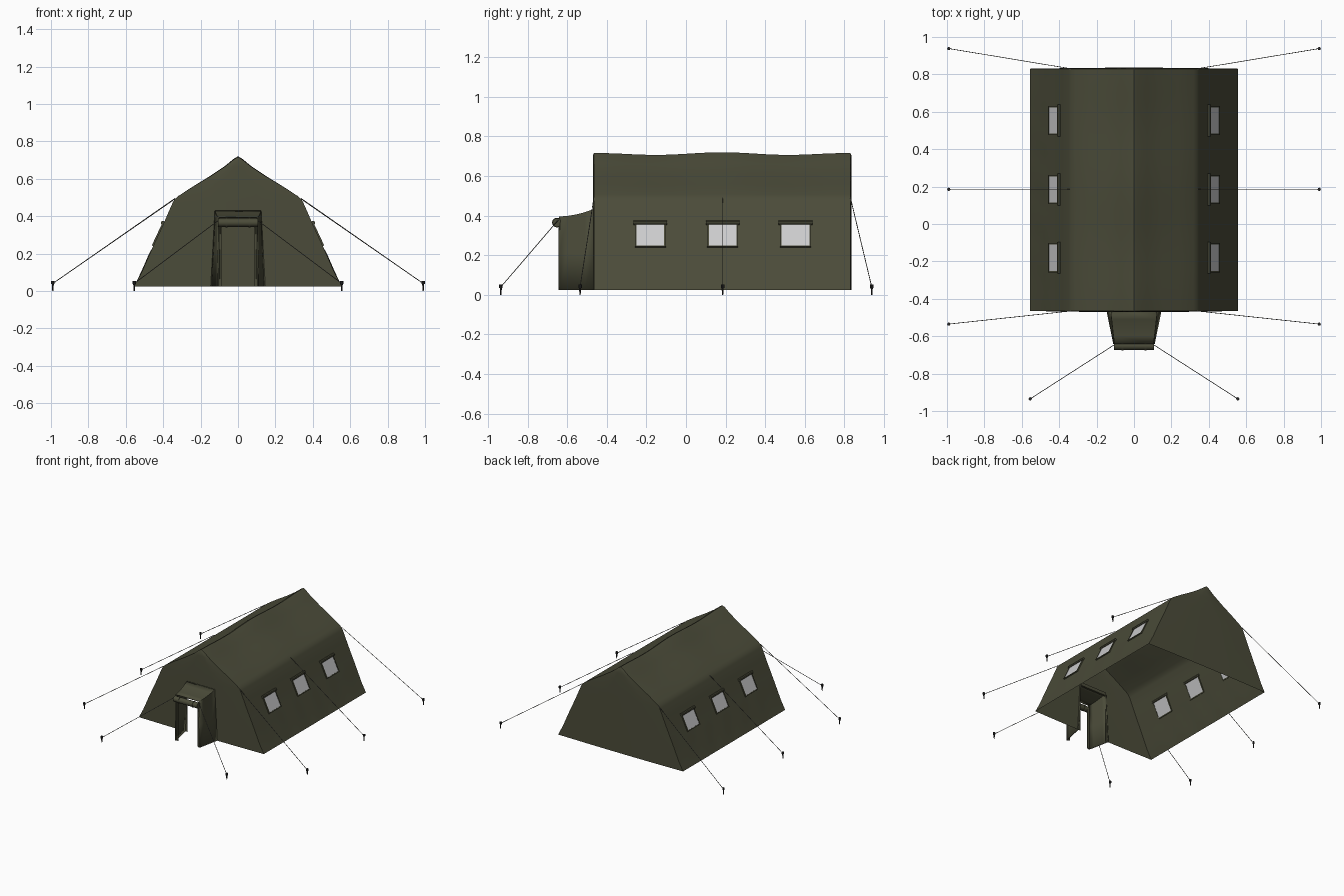
import bpy, bmesh, math
from mathutils import Vector, Matrix

if "Cube" in bpy.data.objects:
    bpy.data.objects.remove(bpy.data.objects["Cube"])


def material(name, rgb):
    m = bpy.data.materials.new(name)
    m.diffuse_color = (*rgb, 1)
    m.use_nodes = True
    m.node_tree.nodes["Principled BSDF"].inputs["Base Color"].default_value = m.diffuse_color
    return m


CANVAS = material("olive canvas", (0.070, 0.071, 0.041))
PANE = material("pale window", (0.60, 0.60, 0.61))
ROPE = material("grey rope", (0.10, 0.10, 0.09))
IRON = material("dark iron", (0.02, 0.02, 0.02))


def finish(name, bm, mat, angle=35, recalc=True):
    if recalc:
        bmesh.ops.recalc_face_normals(bm, faces=bm.faces)
    me = bpy.data.meshes.new(name)
    bm.to_mesh(me)
    bm.free()
    me.materials.append(mat)
    ob = bpy.data.objects.new(name, me)
    bpy.context.collection.objects.link(ob)
    bpy.ops.object.select_all(action='DESELECT')
    ob.select_set(True)
    bpy.context.view_layer.objects.active = ob
    bpy.ops.object.shade_smooth_by_angle(angle=math.radians(angle))
    return ob


def add_rod(bm, a, b, r1, r2=None, sides=8):
    a, b = Vector(a), Vector(b)
    d = b - a
    rot = d.to_track_quat('Z', 'Y').to_matrix().to_4x4()
    bmesh.ops.create_cone(bm, cap_ends=True, segments=sides, radius1=r1,
                          radius2=r1 if r2 is None else r2, depth=d.length,
                          matrix=Matrix.Translation((a + b) / 2) @ rot)


def add_box(bm, size, loc, rot=None):
    m = Matrix.Translation(loc) @ (rot or Matrix()) @ Matrix.Diagonal((*size, 1))
    bmesh.ops.create_cube(bm, size=1, matrix=m)


def add_sheet(bm, rows, skip=lambda i, j: False):
    grid = [[bm.verts.new(p) for p in row] for row in rows]
    for i in range(len(grid) - 1):
        for j in range(len(grid[i]) - 1):
            if not skip(i, j):
                bm.faces.new((grid[i][j], grid[i][j + 1], grid[i + 1][j + 1], grid[i + 1][j]))


# half cross-section of the tent, ground to ridge
HALF = [(0.555, 0.025), (0.515, 0.10), (0.477, 0.187), (0.451, 0.245), (0.435, 0.28),
        (0.398, 0.36), (0.381, 0.40), (0.348, 0.475), (0.337, 0.492), (0.318, 0.508),
        (0.24, 0.558), (0.15, 0.612), (0.07, 0.665), (0.02, 0.705), (0.0, 0.716)]
Y0, Y1 = -0.465, 0.83
YC, YH = (Y0 + Y1) / 2, (Y1 - Y0) / 2


def skin(x, y, z):
    """Canvas point with ridge sag and soft folds low on the walls."""
    u = (y - YC) / YH
    roof = max(0, (z - 0.49) / 0.226)
    z += roof * (0.004 * (1 - u * u) - 0.012 * math.sin(math.pi * u) ** 2)
    fold = 0.004 * math.sin(14 * y + 9 * z) * (1 - u * u) if 0.05 < z < 0.22 else 0
    return (x + math.copysign(fold, x), y, z)


# tent shell: roof and side walls in one sheet, then both end walls
bm = bmesh.new()
section = [(-x, z) for x, z in HALF] + [(x, z) for x, z in HALF[-2::-1]]
N = 40
add_sheet(bm, [[skin(x, Y0 + (Y1 - Y0) * i / N, z) for x, z in section] for i in range(N + 1)])
finish("tent_shell", bm, CANVAS)


def end_wall(name, y, out, door):
    bm = bmesh.new()
    rows = []
    for w, z in HALF:
        d = min(0.12, w / 3)
        xs = [-w, -(w + d) / 2, -d, d, (w + d) / 2, w]
        rows.append([(x, y + out * 0.006 * (1 - (x / w) ** 2 if w else 0), skin(x, y, z)[2])
                     for x in xs])
    add_sheet(bm, rows, lambda i, j: door and j == 2 and HALF[i + 1][1] <= 0.401)
    bmesh.ops.remove_doubles(bm, verts=bm.verts, dist=0.0005)
    finish(name, bm, CANVAS)


end_wall("front_wall", Y0, -1, True)
end_wall("back_wall", Y1, 1, False)

# porch: sloping canopy and two tapering side walls
bm = bmesh.new()
rows = []
for t in (0, 0.25, 0.5, 0.75, 1):
    y = Y0 - 0.175 * t
    top, base = 0.122 - 0.02 * t, 0.143 - 0.036 * t
    z = 0.393 + 0.037 * (1 - t) ** 1.8
    rows.append([(-base, y, 0.025), (-(top + base) / 2, y, 0.21), (-top, y, z),
                 (top, y, z), ((top + base) / 2, y, 0.21), (base, y, 0.025)])
add_sheet(bm, rows)
porch = finish("porch", bm, CANVAS)
mod = porch.modifiers.new("cloth", 'SOLIDIFY')
mod.thickness, mod.offset = 0.008, 0

# porch hems and folded edges beside the doorway
bm = bmesh.new()
for s in (-1, 1):
    add_rod(bm, (s * 0.104, -0.638, 0.025), (s * 0.100, -0.638, 0.385), 0.006)
    add_box(bm, (0.02, 0.006, 0.33), (s * 0.095, -0.634, 0.19))
add_box(bm, (0.235, 0.012, 0.026), (0, -0.468, 0.419))
finish("porch_hems", bm, CANVAS)

# rolled-up door with its straps
bm = bmesh.new()
add_rod(bm, (-0.106, -0.652, 0.365), (0.106, -0.652, 0.365), 0.022, sides=16)
for s in (-1, 1):
    add_rod(bm, (s * 0.066, -0.652, 0.365), (s * 0.056, -0.652, 0.365), 0.0245, sides=16)
finish("door_roll", bm, CANVAS)

# windows, with frames and rolled blinds, mirrored on both walls
panes, frames = bmesh.new(), bmesh.new()
tilt = math.atan2(0.052, 0.11)
for s in (-1, 1):
    rot = Matrix.Rotation(-s * tilt, 4, 'Y')
    for y in (-0.18, 0.185, 0.553):
        centre = Vector((s * 0.4265, y, 0.30))
        add_box(panes, (0.009, 0.14, 0.118), centre, rot)
        for side in (-1, 1):
            add_box(frames, (0.014, 0.008, 0.128), centre + Vector((0, side * 0.074, 0)), rot)
        add_box(frames, (0.014, 0.156, 0.008), centre + rot @ Vector((0, 0, -0.062)), rot)
        add_rod(frames, (s * 0.402, y - 0.085, 0.364), (s * 0.402, y + 0.085, 0.364), 0.011)
finish("window_panes", panes, PANE)
finish("window_frames", frames, CANVAS)

# guy ropes and ground stakes
ropes, stakes = bmesh.new(), bmesh.new()
GUYS = [((0.337, Y0, 0.492), (0.99, -0.535)), ((0.337, 0.185, 0.495), (0.99, 0.185)),
        ((0.337, Y1, 0.492), (0.99, 0.938)), ((0.104, -0.645, 0.378), (0.555, -0.935))]
for s in (-1, 1):
    for (x, y, z), (gx, gy) in GUYS:
        add_rod(ropes, (s * x, y, z), (s * gx, gy, 0.04), 0.002, sides=6)
        add_rod(stakes, (s * gx, gy, 0), (s * gx, gy, 0.045), 0.003, 0.006)
        add_rod(stakes, (s * gx, gy, 0.036), (s * gx, gy, 0.052), 0.009)
finish("guy_ropes", ropes, ROPE)
finish("ground_stakes", stakes, IRON)
